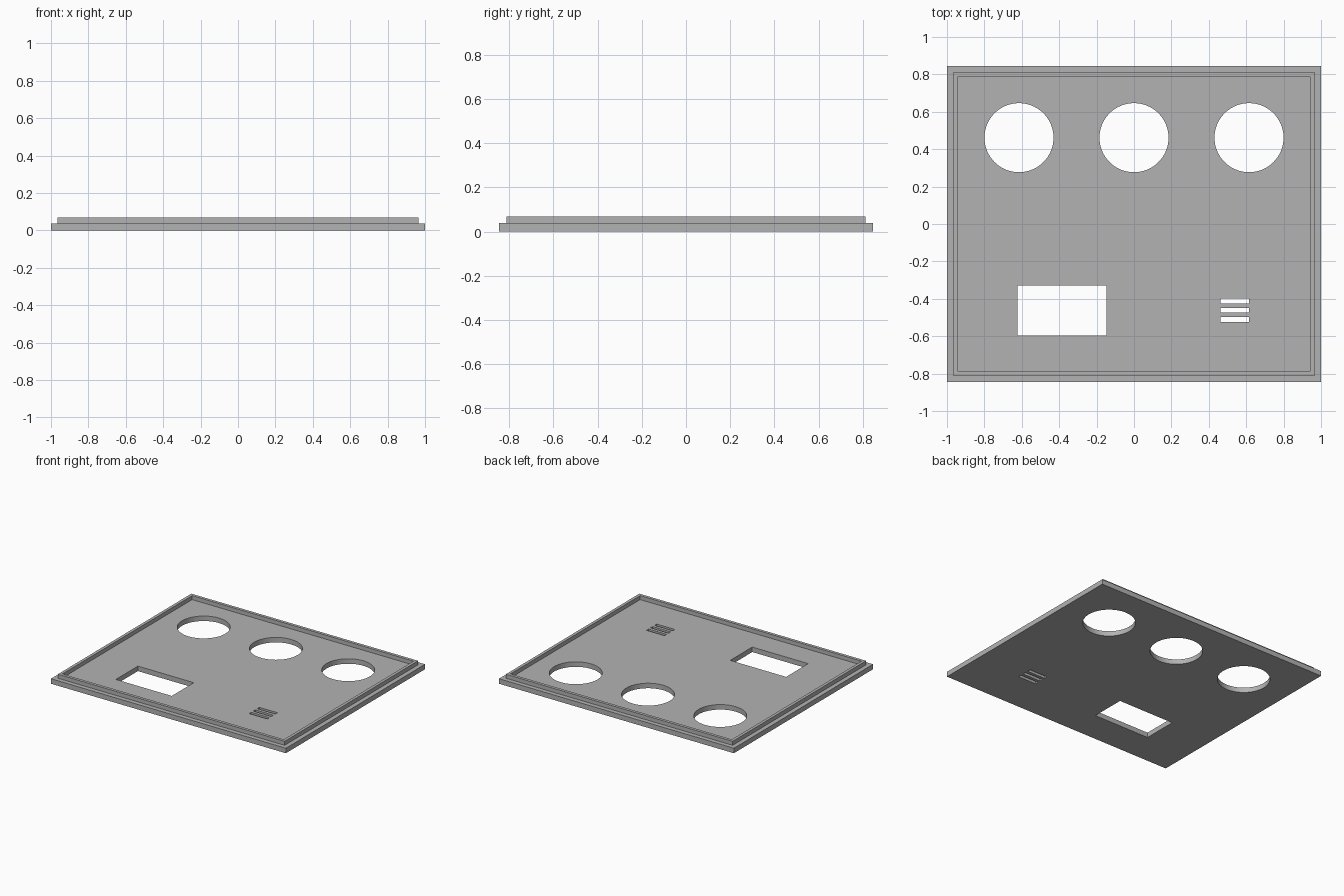
import bpy
import bmesh
from math import cos, sin, tau, radians

if "Cube" in bpy.data.objects:
    bpy.data.objects.remove(bpy.data.objects["Cube"], do_unlink=True)

grey = bpy.data.materials.new("plain grey")
grey.use_nodes = True
GREY = (0.45, 0.45, 0.45, 1)
grey.diffuse_color = GREY
grey.node_tree.nodes["Principled BSDF"].inputs["Base Color"].default_value = GREY


def rect(cx, cy, hx, hy):
    return [(cx - hx, cy - hy), (cx + hx, cy - hy), (cx + hx, cy + hy), (cx - hx, cy + hy)]


def circle(cx, cy, r, n=96):
    return [(cx + r * cos(tau * i / n), cy + r * sin(tau * i / n)) for i in range(n)]


def sheet(name, outlines, z0, z1):
    """Extrude a flat outline, with holes, from z0 up to z1."""
    curve = bpy.data.curves.new(name + " outline", 'CURVE')
    curve.dimensions = '2D'
    curve.fill_mode = 'BOTH'
    curve.extrude = (z1 - z0) / 2
    for pts in outlines:
        spline = curve.splines.new('POLY')
        spline.points.add(len(pts) - 1)
        for p, (x, y) in zip(spline.points, pts):
            p.co = (x, y, 0, 1)
        spline.use_cyclic_u = True
    temp = bpy.data.objects.new(name + " outline", curve)
    bpy.context.collection.objects.link(temp)
    graph = bpy.context.evaluated_depsgraph_get()
    mesh = bpy.data.meshes.new_from_object(temp.evaluated_get(graph))
    bpy.data.objects.remove(temp, do_unlink=True)
    bpy.data.curves.remove(curve)

    # Weld the caps to the walls and lift into place
    bm = bmesh.new()
    bm.from_mesh(mesh)
    bmesh.ops.remove_doubles(bm, verts=bm.verts, dist=1e-5)
    bmesh.ops.recalc_face_normals(bm, faces=bm.faces)
    bmesh.ops.translate(bm, verts=bm.verts, vec=(0, 0, (z0 + z1) / 2))
    bm.to_mesh(mesh)
    bm.free()
    mesh.name = name
    mesh.materials.clear()
    mesh.materials.append(grey)
    obj = bpy.data.objects.new(name, mesh)
    bpy.context.collection.objects.link(obj)
    bpy.ops.object.select_all(action='DESELECT')
    obj.select_set(True)
    bpy.context.view_layer.objects.active = obj
    bpy.ops.object.shade_smooth_by_angle(angle=radians(30))
    return obj


WIDTH, DEPTH = 1.0, 0.846       # half sizes of the panel
PLATE_TOP, RIM_TOP = 0.0385, 0.0692

# Panel with three round openings, a display window and vent slots
round_holes = [circle(x, 0.4615, 0.1846) for x in (-0.615, 0, 0.615)]
window = rect(-0.385, -0.4615, 0.238, 0.134)
slots = [rect(0.5385, y, 0.077, 0.0128) for y in (-0.412, -0.4615, -0.511)]
sheet("panel", [rect(0, 0, WIDTH, DEPTH), *round_holes, window, *slots], 0, PLATE_TOP)

# Raised lip set in from the panel edge
sheet("rim", [rect(0, 0, WIDTH - inset, DEPTH - inset) for inset in (0.0346, 0.0577)],
      PLATE_TOP, RIM_TOP)
